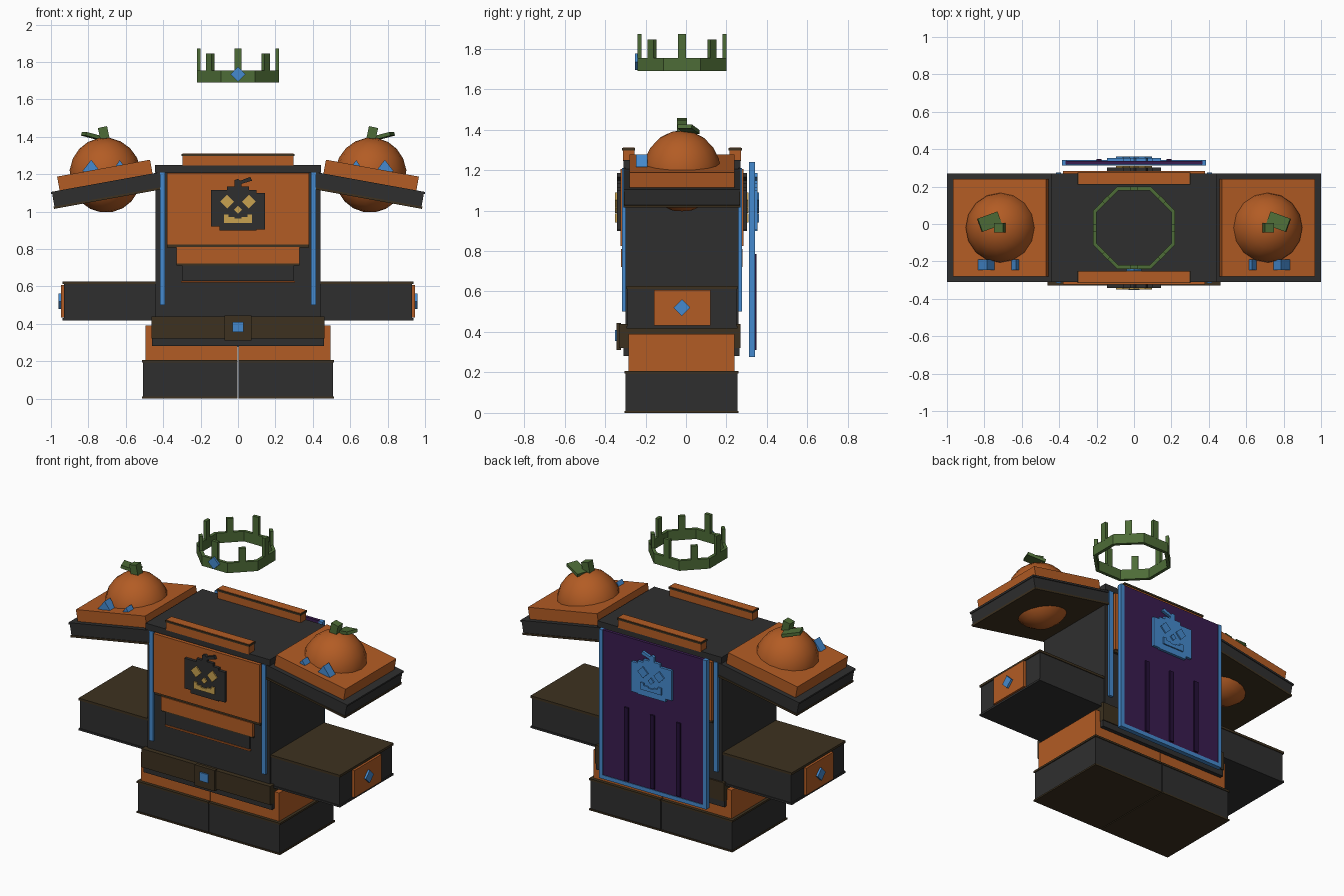
import bpy, bmesh, math
from mathutils import Matrix, Vector

if "Cube" in bpy.data.objects:
    bpy.data.objects.remove(bpy.data.objects["Cube"])

def mat(name, r, g, b):
    m = bpy.data.materials.new(name)
    m.diffuse_color = (r, g, b, 1)
    m.use_nodes = True
    m.node_tree.nodes["Principled BSDF"].inputs["Base Color"].default_value = m.diffuse_color
    return m

DARK = mat("charcoal", .028, .028, .028)
ORANGE = mat("orange", .45, .107, .018)
BROWN = mat("dark brown", .047, .031, .014)
GREEN = mat("leaf green", .075, .15, .038)
BLUE = mat("bright blue", .06, .255, .62)
PURPLE = mat("purple", .042, .012, .08)
PLUM = mat("deep plum", .018, .005, .04)
YELLOW = mat("yellow", .58, .36, .08)
CY = -.02  # middle of the body in depth

def finish(bm, name, m):
    bmesh.ops.recalc_face_normals(bm, faces=bm.faces)
    me = bpy.data.meshes.new(name)
    bm.to_mesh(me)
    bm.free()
    me.materials.append(m)
    o = bpy.data.objects.new(name, me)
    bpy.context.collection.objects.link(o)
    return o

def solid(name, m, c, s, M=Matrix(), rot=Matrix()):
    """Box of size s at centre c, turned by rot, then placed by M."""
    bm = bmesh.new()
    bmesh.ops.create_cube(bm, size=1)
    bm.transform(M @ Matrix.Translation(c) @ rot @ Matrix.Diagonal((*s, 1)))
    return finish(bm, name, m)

def box(name, m, x0, x1, y0, y1, z0, z1):
    return solid(name, m, ((x0+x1)/2, (y0+y1)/2, (z0+z1)/2), (x1-x0, y1-y0, z1-z0))

def prism(name, m, pts, y0, y1):
    """Extrude an (x, z) outline from y0 to y1."""
    bm = bmesh.new()
    f = bm.faces.new([bm.verts.new((x, y0, z)) for x, z in pts])
    r = bmesh.ops.extrude_face_region(bm, geom=[f])
    bmesh.ops.translate(bm, vec=(0, y1-y0, 0),
                        verts=[v for v in r["geom"] if isinstance(v, bmesh.types.BMVert)])
    return finish(bm, name, m)

def diamond(x, z, r):
    return [(x-r, z), (x, z-r), (x+r, z), (x, z+r)]

def R(deg, axis):
    return Matrix.Rotation(math.radians(deg), 4, axis)

# Torso, cap and waist
box("torso", DARK, -.44, .44, -.30, .26, .30, 1.22)
box("torso_cap", DARK, -.445, .445, -.31, .27, 1.21, 1.25)
box("waist", DARK, -.46, .46, -.31, .265, .28, .33)
box("belt", BROWN, -.462, .462, -.33, .27, .32, .44)
box("buckle", BROWN, -.072, .072, -.343, -.32, .31, .445)
box("buckle_gem", BLUE, -.03, .03, -.352, -.34, .355, .41)

def emblem(name, y, d, body, face):
    """Carved pumpkin badge standing out from depth y in direction d."""
    prism(name, body, [(-.145, .92), (-.1, .92), (-.1, .90), (.1, .90), (.1, .905), (.145, .905),
                       (.145, 1.1), (.1, 1.1), (.1, 1.115), (.06, 1.115), (.06, 1.135), (-.06, 1.135),
                       (-.06, 1.115), (-.145, 1.115)], y, y+d*.02)
    prism(name+"_stem", body, [(-.018, 1.13), (.018, 1.13), (.018, 1.148), (.075, 1.165),
                               (.065, 1.185), (.012, 1.165), (0, 1.175), (-.018, 1.168)], y, y+d*.02)
    f0, f1 = y+d*.018, y+d*.028
    for s in (-1, 1):
        prism(name+"_eye", face, diamond(s*.058, 1.053, .037), f0, f1)
    prism(name+"_nose", face, diamond(0, 1.01, .021), f0, f1)
    prism(name+"_mouth", face, [(-.075, .94), (.075, .94), (.075, .985), (.05, .985), (.05, .97),
                                (.02, .97), (.02, .962), (-.02, .962), (-.02, .97), (-.05, .97),
                                (-.05, .985), (-.075, .985)], f0, f1)

# Chest and back armour, built outward from the front and back faces
for side, base, d in (("front", -.30, -1), ("back", .26, 1)):
    def plate(name, m, x0, x1, a, b, z0, z1):
        ys = sorted((base+d*a, base+d*b))
        box(side+"_"+name, m, x0, x1, *ys, z0, z1)
    plate("chest_plate", ORANGE, -.38, .38, -.01, .023, .825, 1.205)
    plate("chest_trim", BROWN, -.38, .38, -.01, .015, .808, .825)
    plate("belly_plate", ORANGE, -.328, .328, -.01, .02, .722, .81)
    plate("belly_trim", BROWN, -.328, .328, -.01, .014, .712, .722)
    plate("lower_plate", DARK, -.30, .30, -.01, .012, .632, .712)
    plate("lower_trim", ORANGE if d < 0 else BROWN, -.305, .305, -.01, .014, .62, .63)
    for s in (-1, 1):
        xs = sorted((s*.39, s*.418))
        plate("blue_strip", BLUE, *xs, -.01, .016, .50, 1.21)
    plate("collar", ORANGE, -.298, .298, -.045, .012, 1.245, 1.311)
    plate("collar_trim", BROWN, -.302, .302, -.049, .016, 1.297, 1.309)
emblem("chest_badge", -.322, -1, DARK, YELLOW)
emblem("back_badge", .282, 1, DARK, YELLOW)

for s in (-1, 1):
    def side_box(name, m, x0, x1, *r):
        return box(name, m, *sorted((s*x0, s*x1)), *r)

    # Legs and hips with a slim gap down the middle
    side_box("hip", ORANGE, .003, .495, -.285, .24, .20, .39)
    side_box("foot", DARK, .003, .508, -.30, .255, .008, .197)
    side_box("foot_sole", BROWN, .003, .514, -.305, .26, 0, .01)
    side_box("foot_trim", BROWN, .003, .514, -.305, .26, .194, .206)

    # Arms with cuff plate and gem
    side_box("arm", DARK, .43, .93, -.29, .25, .422, .615)
    side_box("arm_top", BROWN, .43, .937, -.295, .255, .612, .627)
    side_box("arm_lower_trim", DARK, .43, .937, -.295, .255, .418, .43)
    side_box("cuff", ORANGE, .92, .947, -.158, .12, .433, .608)
    solid("cuff_gem", BLUE, (s*.95, CY, .52), (.02, .058, .058), rot=R(45, 'X'))

    # Sloping shoulder pads
    M = Matrix.Translation((s*.697, CY, 1.113)) @ R(s*10.3, 'Y')
    solid("shoulder_slab", DARK, (0, 0, 0), (.59, .57, .08), M)
    solid("shoulder_rim", DARK, (0, 0, .04), (.60, .58, .012), M)
    solid("shoulder_base", BROWN, (0, 0, -.04), (.60, .58, .012), M)
    solid("shoulder_pad", ORANGE, (0, 0, .083), (.505, .52, .076), M)

    # Pumpkin with stem and leaf
    bm = bmesh.new()
    bmesh.ops.create_uvsphere(bm, u_segments=16, v_segments=10, radius=1)
    bm.transform(Matrix.Translation((s*.709, CY, 1.195)) @ R(s*10.3, 'Y')
                 @ Matrix.Diagonal((.192, .192, .201, 1)))
    o = finish(bm, "pumpkin", ORANGE)
    o.data.shade_smooth()
    solid("pumpkin_stem", GREEN, (s*.717, CY, 1.415), (.05, .05, .075), rot=R(s*12, 'Y'))
    solid("pumpkin_leaf", GREEN, (s*.772, .012, 1.402), (.115, .075, .02),
          rot=R(-s*20, 'Z') @ R(-s*14, 'Y'))
    for x, z, w, h in ((.785, 1.215, .048, .062), (.632, 1.235, .028, .04)):
        prism("pumpkin_eye", BLUE, [(s*x-w, z), (s*x+w, z), (s*x, z+h)], -.247, -.19)

# Crown: eight-sided band, spikes on every side
bm = bmesh.new()
rings = []
for r, z in ((.22, 1.69), (.22, 1.755), (.2, 1.755), (.2, 1.69)):
    k = r/math.cos(math.pi/8)
    rings.append([bm.verts.new((k*math.cos((i+.5)*math.pi/4), CY+k*math.sin((i+.5)*math.pi/4), z))
                  for i in range(8)])
for a in range(4):
    p, q = rings[a], rings[(a+1) % 4]
    for i in range(8):
        j = (i+1) % 8
        bm.faces.new((p[i], p[j], q[j], q[i]))
finish(bm, "crown_band", GREEN)
for i in range(8):
    top = 1.845 if i % 2 else 1.872
    M = Matrix.Translation((0, CY, 0)) @ R(45*i, 'Z')
    solid("crown_spike", GREEN, (.21, 0, (1.75+top)/2), (.021, .04, top-1.75), M)
prism("crown_gem", BLUE, diamond(0, 1.735, .04), -.252, -.235)

# Cape with blue edging, folds and badge
box("cape", PURPLE, -.365, .365, .318, .338, .285, 1.24)
for s in (-1, 1):
    box("cape_edge", BLUE, *sorted((s*.36, s*.386)), .312, .342, .28, 1.24)
box("cape_hem", BLUE, -.386, .386, .312, .342, .275, .30)
for x in (-.187, 0, .187):
    box("cape_fold", PLUM, x-.014, x+.014, .335, .348, .31, .785)
emblem("cape_badge", .334, 1, BLUE, BLUE)
